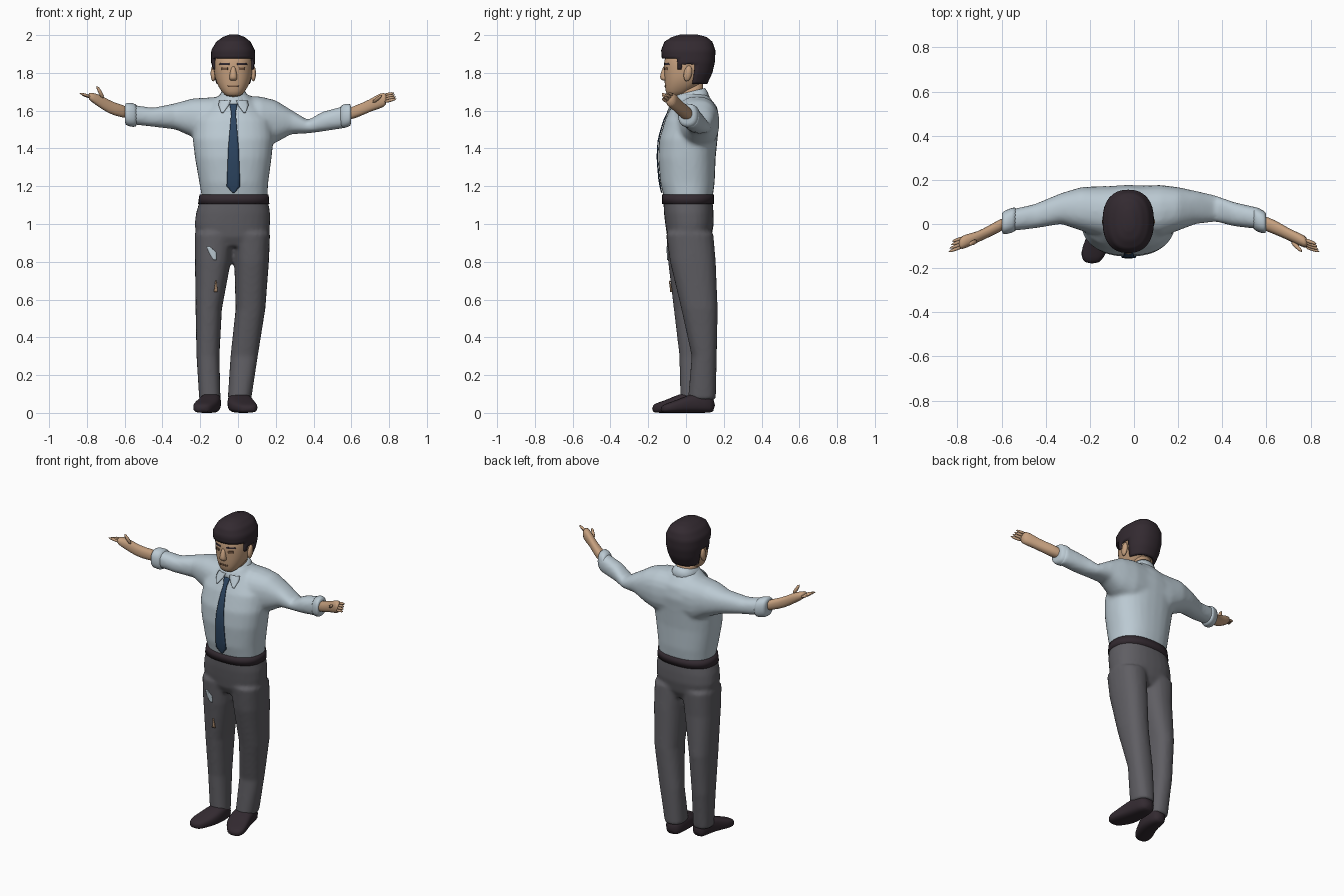
import bpy, bmesh, math
from mathutils import Vector
from mathutils.bvhtree import BVHTree

if "Cube" in bpy.data.objects:
    bpy.data.objects.remove(bpy.data.objects["Cube"])


def material(name, rgb):
    m = bpy.data.materials.new(name)
    m.use_nodes = True
    col = (*rgb, 1)
    m.diffuse_color = col
    bsdf = next(n for n in m.node_tree.nodes if n.type == 'BSDF_PRINCIPLED')
    bsdf.inputs["Base Color"].default_value = col
    bsdf.inputs["Roughness"].default_value = 0.8
    return m


SHIRT = material("pale blue shirt", (0.50, 0.59, 0.65))
TROUSERS = material("grey trousers", (0.115, 0.112, 0.125))
DARK = material("dark leather and hair", (0.033, 0.023, 0.03))
SKIN = material("skin", (0.56, 0.35, 0.21))
TIE = material("navy tie", (0.026, 0.06, 0.12))
SHADE = material("brown features", (0.17, 0.09, 0.05))


def loft(bm, axis, rings, n=20, power=0.85, steps=1):
    """Rings are (position on axis, min a, max a, min b, max b)."""
    a, b = [i for i in range(3) if i != axis]
    dense = [rings[0]]
    for r, s in zip(rings, rings[1:]):
        for k in range(1, steps + 1):
            dense.append([u + (v - u) * k / steps for u, v in zip(r, s)])
    loops = []
    for pos, a0, a1, b0, b1 in dense:
        loop = []
        for i in range(n):
            t = math.tau * i / n
            c, s = math.cos(t), math.sin(t)
            co = [0, 0, 0]
            co[axis] = pos
            co[a] = (a0 + a1) / 2 + (a1 - a0) / 2 * math.copysign(abs(c) ** power, c)
            co[b] = (b0 + b1) / 2 + (b1 - b0) / 2 * math.copysign(abs(s) ** power, s)
            loop.append(bm.verts.new(co))
        loops.append(loop)
    for p, q in zip(loops, loops[1:]):
        for i in range(n):
            j = (i + 1) % n
            bm.faces.new((p[i], p[j], q[j], q[i]))
    bm.faces.new(loops[0])
    bm.faces.new(loops[-1])


def finish(bm, name, mat, voxel=0, subsurf=0, smooth=0, thick=0):
    bmesh.ops.recalc_face_normals(bm, faces=bm.faces)
    me = bpy.data.meshes.new(name)
    bm.to_mesh(me)
    bm.free()
    ob = bpy.data.objects.new(name, me)
    bpy.context.collection.objects.link(ob)
    me.materials.append(mat)
    for p in me.polygons:
        p.use_smooth = True
    if voxel:
        mod = ob.modifiers.new("merge", 'REMESH')
        mod.mode = 'VOXEL'
        mod.voxel_size = voxel
        mod.use_smooth_shade = True
    if smooth:
        mod = ob.modifiers.new("relax", 'SMOOTH')
        mod.iterations = smooth
    if thick:
        mod = ob.modifiers.new("thickness", 'SOLIDIFY')
        mod.thickness = thick
        mod.offset = -1
    if subsurf:
        ob.modifiers.new("round", 'SUBSURF').levels = subsurf
        ob.modifiers["round"].render_levels = subsurf
    return ob


def part(name, mat, axis, rings, n=20, power=0.85, **kw):
    bm = bmesh.new()
    loft(bm, axis, rings, n, power)
    return finish(bm, name, mat, **kw)


def decal(name, mat, target, rows, lift=0.006, cols=4, steps=5):
    """Thin plate laid on the front of the target; rows are (z, x0, x1)."""
    tree = BVHTree.FromObject(target, bpy.context.evaluated_depsgraph_get())
    bm = bmesh.new()
    dense = [rows[0]]
    for r, s in zip(rows, rows[1:]):
        for k in range(1, steps + 1):
            dense.append([u + (v - u) * k / steps for u, v in zip(r, s)])
    grid, y = [], -0.1
    for z, x0, x1 in dense:
        line = []
        for i in range(cols + 1):
            x = x0 + (x1 - x0) * i / cols
            hit = tree.ray_cast(Vector((x, -1, z)), Vector((0, 1, 0)))[0]
            y = hit.y if hit else y
            line.append(bm.verts.new((x, y - lift, z)))
        grid.append(line)
    for p, q in zip(grid, grid[1:]):
        for i in range(cols):
            bm.faces.new((p[i], p[i + 1], q[i + 1], q[i]))
    return finish(bm, name, mat, thick=0.006)


# Shirt: torso and sleeves merged into one skin
bm = bmesh.new()
loft(bm, 2, [(1.13, -.19, .155, -.115, .14), (1.22, -.205, .16, -.137, .152),
             (1.35, -.228, .178, -.148, .157), (1.45, -.24, .188, -.142, .167),
             (1.55, -.23, .18, -.112, .178), (1.62, -.17, .12, -.078, .165),
             (1.69, -.09, .05, -.045, .11)], n=28)
loft(bm, 0, [(-.585, -.035, .06, 1.53, 1.635), (-.45, -.02, .09, 1.515, 1.615),
             (-.33, 0, .14, 1.5, 1.64), (-.24, -.03, .167, 1.46, 1.665),
             (-.15, -.06, .172, 1.4, 1.67), (-.02, -.06, .172, 1.4, 1.68),
             (.12, -.06, .177, 1.4, 1.675), (.2, -.03, .167, 1.43, 1.655),
             (.28, 0, .15, 1.475, 1.605), (.37, .01, .13, 1.48, 1.55),
             (.45, -.01, .1, 1.49, 1.595), (.58, -.025, .07, 1.51, 1.63)])
shirt = finish(bm, "shirt", SHIRT, voxel=.012, smooth=5)

# Rolled cuffs
part("right_cuff", SHIRT, 0, [(-.6, -.04, .05, 1.53, 1.635), (-.59, -.05, .06, 1.52, 1.645),
                              (-.55, -.04, .075, 1.51, 1.64), (-.53, -.03, .08, 1.52, 1.63)], subsurf=1)
part("left_cuff", SHIRT, 0, [(.6, -.04, .05, 1.525, 1.63), (.59, -.045, .06, 1.515, 1.64),
                             (.555, -.035, .075, 1.505, 1.635), (.535, -.02, .08, 1.515, 1.62)], subsurf=1)

# Collar, higher at the nape, with two points
collar = part("collar", SHIRT, 2, [(1.625, -.11, .065, -.08, .13), (1.67, -.1, .052, -.07, .115),
                                   (1.695, -.085, .038, -.055, .1)])
for v in collar.data.vertices:
    v.co.z += 0.25 * v.co.y
for side, s in (("right", -1), ("left", 1)):
    c = -.024
    decal(side + "_collar_point", SHIRT, shirt,
          [(1.655, c + s * .015, c + s * .075), (1.63, c + s * .025, c + s * .08),
           (1.59, c + s * .055, c + s * .065)], lift=.014)

# Tie
decal("tie", TIE, shirt, [(1.635, -.045, -.003), (1.59, -.036, -.012), (1.4, -.052, .004),
                          (1.2, -.06, .012), (1.165, -.03, -.018)], lift=.009)

# Trousers: pelvis and two legs merged
bm = bmesh.new()
loft(bm, 2, [(.88, -.18, .13, -.075, .11), (.93, -.22, .162, -.1, .135),
             (1.0, -.23, .17, -.11, .147), (1.06, -.222, .17, -.117, .146),
             (1.13, -.2, .158, -.12, .14)], n=28)
loft(bm, 2, [(.06, -.205, -.092, -.03, .095), (.3, -.22, -.098, -.035, .125),
             (.55, -.225, -.085, -.065, .145), (.8, -.228, -.038, -.095, .135),
             (.95, -.23, -.02, -.105, .14)])
loft(bm, 2, [(.07, -.055, .07, .01, .158), (.3, -.04, .105, .03, .163),
             (.55, -.013, .145, -.025, .168), (.8, -.02, .164, -.085, .158),
             (.95, -.03, .17, -.105, .145)])
trousers = finish(bm, "trousers", TROUSERS, voxel=.011, smooth=5)
decal("thigh_patch", SHIRT, trousers, [(.88, -.165, -.15), (.85, -.155, -.115), (.81, -.13, -.115)], lift=.005)
decal("knee_patch", SKIN, trousers, [(.7, -.12, -.115), (.64, -.128, -.11)], lift=.005)

# Belt
part("belt", DARK, 2, [(1.105, -.212, .166, -.126, .148), (1.155, -.204, .162, -.126, .148)], n=32)

# Shoes
part("right_shoe", DARK, 1, [(.09, -.175, -.1, 0, .08), (.04, -.19, -.09, 0, .115),
                             (-.04, -.205, -.088, 0, .1), (-.1, -.235, -.11, 0, .07),
                             (-.15, -.242, -.135, 0, .055), (-.18, -.22, -.16, .003, .04)],
     power=.7, subsurf=1)
part("left_shoe", DARK, 1, [(.155, -.035, .045, 0, .08), (.1, -.055, .065, 0, .115),
                            (.02, -.058, .08, 0, .1), (-.05, -.05, .1, 0, .068),
                            (-.1, -.01, .108, 0, .052), (-.135, .02, .085, .003, .036)],
     power=.7, subsurf=1)


# Forearms and hands, with tapered fingers
def arm(name, rings, digits):
    bm = bmesh.new()
    loft(bm, 0, rings, n=14)
    for start, end, radius in digits:
        p, q = Vector(start), Vector(end)
        d = q - p
        mat = d.to_track_quat('Z', 'Y').to_matrix().to_4x4()
        mat.translation = (p + q) / 2
        bmesh.ops.create_cone(bm, cap_ends=True, segments=8, radius1=radius,
                              radius2=radius * .6, depth=d.length, matrix=mat)
    finish(bm, name, SKIN, subsurf=1)


arm("right_forearm_and_hand",
    [(-.56, -.015, .05, 1.55, 1.62), (-.66, -.062, -.008, 1.573, 1.642),
     (-.71, -.085, -.035, 1.6, 1.675), (-.76, -.11, -.045, 1.635, 1.695),
     (-.795, -.12, -.06, 1.66, 1.698)],
    [((-.77, -.1 + .013 * i, 1.67), (-.845 + .006 * i, -.128 + .016 * i, 1.695 - .004 * i), .011)
     for i in range(4)] + [((-.71, -.075, 1.66), (-.75, -.095, 1.735), .015)])
arm("left_forearm_and_hand",
    [(.56, -.02, .05, 1.54, 1.605), (.64, -.048, .02, 1.565, 1.635),
     (.7, -.075, -.02, 1.595, 1.66), (.75, -.1, -.04, 1.61, 1.695),
     (.79, -.115, -.06, 1.625, 1.698)],
    [((.77, -.1 + .01 * i, 1.645 + .012 * i), (.845 - .005 * i, -.128 + .012 * i, 1.665 + .01 * i), .012)
     for i in range(4)] + [((.71, -.075, 1.64), (.765, -.13, 1.685), .014)])

# Neck and head
part("neck", SKIN, 2, [(1.6, -.085, .035, -.035, .09), (1.77, -.08, .03, -.05, .09)])
head = part("head", SKIN, 2, [(1.672, -.06, .012, -.095, -.03), (1.7, -.088, .036, -.11, .025),
                              (1.75, -.117, .067, -.114, .1), (1.8, -.128, .077, -.116, .125),
                              (1.86, -.132, .08, -.12, .14), (1.93, -.12, .07, -.1, .13)],
            n=24, subsurf=1)
part("nose", SKIN, 2, [(1.845, -.035, -.015, -.118, -.09), (1.785, -.046, -.004, -.14, -.09),
                       (1.768, -.048, -.002, -.138, -.09), (1.757, -.04, -.01, -.12, -.09)],
     n=12, subsurf=1)
for side, s in (("right", -1), ("left", 1)):
    c = -.025
    bm = bmesh.new()
    bmesh.ops.create_uvsphere(bm, u_segments=12, v_segments=8, radius=1)
    for v in bm.verts:
        v.co = Vector((c + s * .106 + v.co.x * .014, .01 + v.co.y * .022 + v.co.z * .006,
                       1.797 + v.co.z * .042))
    finish(bm, side + "_ear", SKIN)
    decal(side + "_eyebrow", DARK, head, [(1.852, c + s * .02, c + s * .07),
                                          (1.842, c + s * .02, c + s * .075)], lift=.003)
    decal(side + "_eye", SHADE, head, [(1.828, c + s * .03, c + s * .062),
                                       (1.814, c + s * .03, c + s * .062)], lift=.003)
decal("mouth", SHADE, head, [(1.733, -.055, .005), (1.724, -.05, 0)], lift=.003)

# Hair: a cap trimmed along the hairline
bm = bmesh.new()
loft(bm, 2, [(1.74, -.115, .065, -.1, .112), (1.8, -.134, .083, -.12, .14),
             (1.86, -.143, .091, -.127, .154), (1.92, -.142, .09, -.132, .156),
             (1.965, -.115, .067, -.115, .14), (1.99, -.08, .035, -.075, .11),
             (2.003, -.045, 0, -.03, .06)], n=32, steps=4)
bmesh.ops.recalc_face_normals(bm, faces=bm.faces)


def hairline(y):
    return 1.87 if y < -.045 else 1.82 if y < -.01 else 1.845 if y < .03 else 1.74


trim = [f for f in bm.faces if f.calc_center_median().z < hairline(f.calc_center_median().y)]
bmesh.ops.delete(bm, geom=trim, context='FACES')
finish(bm, "hair", DARK, smooth=1, thick=.02)
